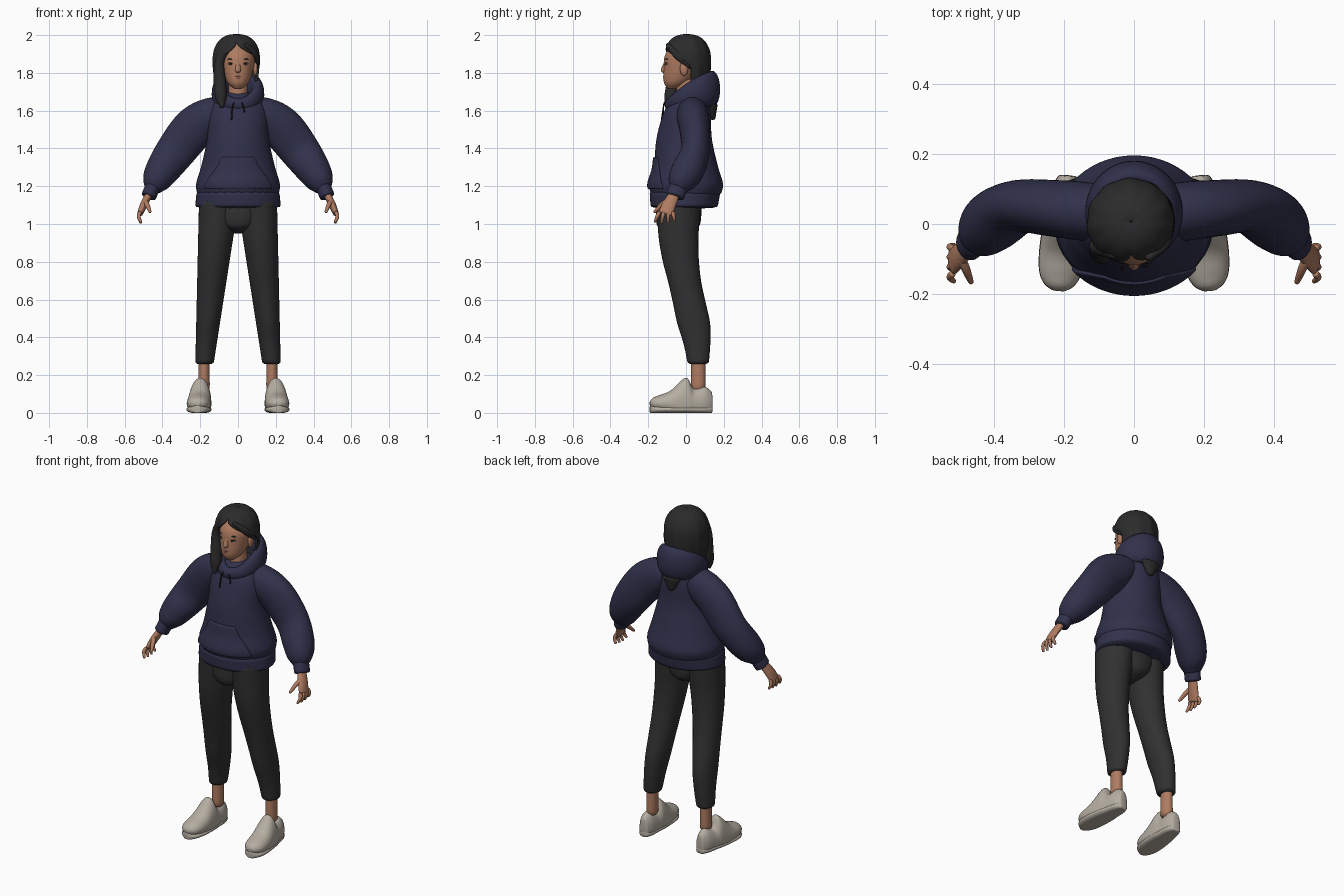
import bpy, bmesh
from math import sin, cos, pi, radians, sqrt
from mathutils import Vector

cube = bpy.data.objects.get("Cube")
if cube:
    bpy.data.objects.remove(cube)


def material(name, red, green, blue):
    mat = bpy.data.materials.new(name)
    mat.use_nodes = True
    mat.diffuse_color = (red, green, blue, 1)
    shader = mat.node_tree.nodes["Principled BSDF"]
    shader.inputs["Base Color"].default_value = mat.diffuse_color
    return mat


NAVY = material("navy fleece", .03, .03, .07)
CHARCOAL = material("charcoal cloth", .03, .03, .03)
HAIR = material("black hair", .024, .024, .024)
SKIN = material("brown skin", .43, .2, .12)
LIP = material("lip", .36, .14, .1)
WHITE = material("eye white", .5, .45, .4)
DARK = material("dark iris", .015, .012, .015)
CANVAS = material("cream canvas", .46, .42, .36)

ACROSS, ALONG, UP = Vector((1, 0, 0)), Vector((0, 1, 0)), Vector((0, 0, 1))


def mix(start, end, t):
    return start + (end - start) * t


def ease(t):
    t = min(max(t, 0), 1)
    return t * t * (3 - 2 * t)


def ring(x=0, y=0, z=0, wide=.1, deep=None):
    return Vector((x, y, z, wide, deep or wide))


def smooth(keys, steps=5):
    """Pass a smooth curve through a few key rings."""
    ends = [keys[0] * 2 - keys[1], *keys, keys[-1] * 2 - keys[-2]]
    rings = []
    for a, b, c, d in zip(ends, ends[1:], ends[2:], ends[3:]):
        for i in range(steps):
            t = i / steps
            rings.append(b + (c - a) * t / 2 + (a - b * 2.5 + c * 2 - d / 2) * t ** 2
                         + (b * 3 - c * 3 + d - a) * t ** 3 / 2)
    return rings + [keys[-1]]


def finish(name, bm, mat, mirror=False, thick=0, sub=1):
    bmesh.ops.recalc_face_normals(bm, faces=bm.faces)
    mesh = bpy.data.meshes.new(name)
    bm.to_mesh(mesh)
    bm.free()
    mesh.materials.append(mat)
    mesh.shade_smooth()
    ob = bpy.data.objects.new(name, mesh)
    bpy.context.collection.objects.link(ob)
    if mirror:
        ob.modifiers.new("Mirror", "MIRROR").use_mirror_merge = False
    if thick:
        solid = ob.modifiers.new("Solidify", "SOLIDIFY")
        solid.thickness, solid.offset = thick, 0
    if sub:
        ob.modifiers.new("Subdivision", "SUBSURF").levels = sub


def bridge(bm, loops, wrap):
    for low, high in zip(loops, loops[1:]):
        for i in range(len(low) if wrap else len(low) - 1):
            j = (i + 1) % len(low)
            bm.faces.new((low[i], low[j], high[j], high[i]))


def loft(name, mat, keys, n=20, ref=None, closed=False, floor=-1, mirror=False):
    """Skin the rings: level without ref, else square to their path."""
    bm, loops = bmesh.new(), []
    rings = keys if closed else smooth(keys)
    last = len(rings) - 1
    for i, r in enumerate(rings):
        u, v = ACROSS, ALONG
        if ref:
            before = rings[i - 1] if i or closed else r
            after = rings[(i + 1) % len(rings)] if i < last or closed else r
            path = (after - before).xyz.normalized()
            u = ref.cross(path).normalized()
            v = path.cross(u)
        loop = []
        for k in range(n):
            turn = 2 * pi * k / n
            p = r.xyz + u * r[3] * cos(turn) + v * r[4] * sin(turn)
            p.z = max(p.z, floor)
            loop.append(bm.verts.new(p))
        loops.append(loop)
    if closed:
        loops.append(loops[0])
    else:
        bm.faces.new(loops[0])
        bm.faces.new(loops[-1])
    bridge(bm, loops, True)
    finish(name, bm, mat, mirror)


def shell(name, mat, arcs, n=24, thick=.012, ripple=0):
    """Open sheet of level arcs (ring, left degrees, right degrees) measured from the front."""
    bm, loops = bmesh.new(), []
    for r, left, right in arcs:
        loop = []
        for k in range(n + 1):
            a = radians(mix(left, right, k / n))
            wave = 1 + ripple * sin(11 * a + 9 * r.z)
            loop.append(bm.verts.new((r.x + r[3] * wave * sin(a), r.y - r[4] * wave * cos(a), r.z)))
        loops.append(loop)
    bridge(bm, loops, False)
    bmesh.ops.remove_doubles(bm, verts=bm.verts, dist=.0001)
    finish(name, bm, mat, thick=thick)


def ball(name, mat, place, size, mirror=False):
    bm = bmesh.new()
    bmesh.ops.create_uvsphere(bm, u_segments=16, v_segments=10, radius=1)
    for v in bm.verts:
        v.co = Vector(p + c * s for p, c, s in zip(place, v.co, size))
    finish(name, bm, mat, mirror, sub=0)


# Hoodie body blousing over a ribbed hem, with a pocket that follows its front
body = [ring(z=1.15, wide=.215, deep=.183), ring(z=1.21, wide=.224, deep=.198),
        ring(z=1.3, wide=.198, deep=.172), ring(y=-.01, z=1.45, wide=.165, deep=.148),
        ring(y=.005, z=1.58, wide=.16, deep=.128), ring(y=.02, z=1.66, wide=.125, deep=.1),
        ring(y=.02, z=1.7, wide=.06)]
loft("hoodie_body", NAVY, body, n=28)
loft("hem", NAVY, [ring(y=-.01, z=1.08, wide=.23, deep=.178),
                   ring(y=-.005, z=1.18, wide=.22, deep=.19)], n=28)
pocket = []
for r in smooth(body):
    if 1.18 < r.z < 1.37:
        half = mix(52, 28, ease((r.z - 1.18) / .18))
        pocket.append((ring(0, r.y, r.z, r[3] + .002, r[4] + .002), -half, half))
shell("front_pocket", NAVY, pocket)

# Hood lying around the neck, tall at the back
hood = []
for i in range(24):
    a = 2 * pi * i / 24
    back = (1 - cos(a)) / 2
    hood.append(ring(.105 * sin(a), mix(-.085, .14, back),
                     mix(1.63, 1.715, back) + .012 * sin(a) ** 2,
                     mix(.03, .044, back), mix(.036, .1, back)))
loft("hood", NAVY, hood, n=14, ref=UP, closed=True)
for side, end in ((-1, 1.55), (1, 1.59)):
    loft("drawstring", DARK, [ring(side * .02, -.115, 1.645, .004),
                              ring(side * .03, -.12, 1.615, .004),
                              ring(side * .035, mix(-.12, -.3, 1.6 - end), end, .005)],
         n=8, ref=ALONG)

# Sleeves that slope off the shoulder and gather into tight cuffs
loft("sleeves", NAVY, [
    ring(x=.05, y=.03, z=1.6, wide=.07), ring(x=.13, y=.035, z=1.575, wide=.1, deep=.085),
    ring(x=.23, y=.045, z=1.51, wide=.115, deep=.082), ring(x=.33, y=.05, z=1.385, wide=.107, deep=.077),
    ring(x=.4, y=.01, z=1.285, wide=.092, deep=.088), ring(x=.435, y=-.025, z=1.225, wide=.074),
    ring(x=.455, y=-.045, z=1.18, wide=.042)], ref=ALONG, mirror=True)
loft("cuffs", NAVY, [ring(x=.45, y=-.04, z=1.2, wide=.042, deep=.05),
                     ring(x=.475, y=-.06, z=1.14, wide=.04, deep=.05)], ref=ALONG, mirror=True)

# Hands
loft("palms", SKIN, [
    ring(x=.47, y=-.06, z=1.16, wide=.02, deep=.03), ring(x=.5, y=-.09, z=1.1, wide=.02, deep=.037),
    ring(x=.52, y=-.11, z=1.05, wide=.015, deep=.04)], n=14, ref=ALONG, mirror=True)
for i, finger in enumerate(("index", "middle", "ring", "little")):
    y = mix(-.14, -.07, i / 3)
    fan = mix(.025, -.01, i / 3)
    loft(finger + "_fingers", SKIN, [
        ring(.517, y, 1.065, .011), ring(.526, y - fan / 2, 1.04, .011),
        ring(.513, y - fan, 1 + .006 * abs(i - 1.3), .007)], n=8, ref=ALONG, mirror=True)
loft("thumbs", SKIN, [ring(.495, -.095, 1.125, .015), ring(.48, -.13, 1.1, .014),
                      ring(.464, -.17, 1.06, .008)], n=8, ref=ACROSS, mirror=True)

# Trousers: each leg tapers, leans outward and swings back below the knee
loft("trouser_hips", CHARCOAL, [
    ring(y=-.036, z=1.14, wide=.19, deep=.12), ring(y=-.04, z=1.02, wide=.13, deep=.121),
    ring(y=-.04, z=.975, wide=.075, deep=.1), ring(y=-.04, z=.95, wide=.02, deep=.04)])
legs = []
for i in range(9):
    t = i / 8
    calf = .016 * sin(pi * ease((t - .5) * 2))
    legs.append(ring(mix(.1, .178, t), mix(-.04, .065, ease((t - .2) / .8)), mix(1.13, .255, t),
                     mix(.108, .049, t), mix(.122, .056, t) + calf))
loft("trouser_legs", CHARCOAL, legs, mirror=True)
loft("ankles", SKIN, [ring(.18, .065, .31, .03, .038), ring(.18, .065, .11, .032, .04)],
     n=14, mirror=True)

# Shoes, from toe to heel, toes turned slightly out
shoes, soles = [], []
for y, wide, tall in ((-.192, .015, .01), (-.175, .042, .03), (-.14, .06, .045), (-.08, .065, .07),
                      (0, .06, .14), (.04, .053, .08), (.1, .044, .09), (.14, .025, .06)):
    x = .2 - .08 * y
    shoes.append(ring(x, y, .05, wide, tall))
    soles.append(ring(x, y, .018, wide + .001, .024))
loft("shoes", CANVAS, shoes, ref=UP, floor=.012, mirror=True)
loft("soles", CANVAS, soles, ref=UP, floor=0, mirror=True)

# Head and neck
loft("neck", SKIN, [ring(z=1.6, wide=.055), ring(z=1.78, wide=.05)])
loft("head", SKIN, [
    ring(y=-.075, z=1.714, wide=.02), ring(y=-.05, z=1.75, wide=.058, deep=.068),
    ring(y=-.02, z=1.82, wide=.082, deep=.1), ring(z=1.9, wide=.09, deep=.11),
    ring(z=1.97, wide=.04, deep=.05)], n=24)
loft("nose", SKIN, [ring(y=-.104, z=1.86, wide=.012), ring(y=-.114, z=1.815, wide=.016, deep=.02),
                    ring(y=-.11, z=1.8, wide=.013)], n=12)
ball("eyes", WHITE, (.037, -.1, 1.847), (.016, .012, .006), mirror=True)
ball("irises", DARK, (.037, -.109, 1.847), (.006, .004, .005), mirror=True)
ball("lashes", DARK, (.037, -.102, 1.852), (.018, .012, .002), mirror=True)
ball("eyebrows", HAIR, (.038, -.1, 1.873), (.018, .01, .003), mirror=True)
ball("upper_lip", LIP, (0, -.114, 1.78), (.021, .008, .004))
ball("lower_lip", LIP, (0, -.112, 1.773), (.018, .009, .005))
ball("ears", SKIN, (.092, -.01, 1.822), (.012, .022, .038), mirror=True)

# Hair: domed cap, tucked behind the left ear, falling forward on the right
cap = []
for i in range(19):
    z = mix(2, 1.65, (i / 18) ** 1.5)
    rise = (z - 1.87) / .13
    r = .12 * sqrt(max(1 - rise ** 2, 0)) ** .8 if rise > 0 else .12 - .8 * (z - 1.87) ** 2
    cap.append((ring(-.008, .005, z, r + .0001), 100 * ease((1.96 - z) / .13),
                360 - 50 * ease((1.955 - z) / .1)))
shell("hair_cap", HAIR, cap, n=56, thick=.014, ripple=.018)
loft("right_front_lock", HAIR, [
    ring(-.045, -.088, 1.945, .018), ring(-.097, -.065, 1.86, .026), ring(-.096, -.07, 1.75, .034),
    ring(-.09, -.085, 1.67, .032), ring(-.085, -.105, 1.615, .008)], n=12, ref=ALONG)
loft("left_temple_lock", HAIR, [
    ring(.035, -.1, 1.955, .012), ring(.095, -.05, 1.895, .013, .02), ring(.095, .04, 1.83, .013, .02)],
    n=12, ref=UP)
loft("nape_hair_tip", HAIR, [ring(0, .14, 1.64, .07, .03), ring(0, .14, 1.55, .015)], n=12)
